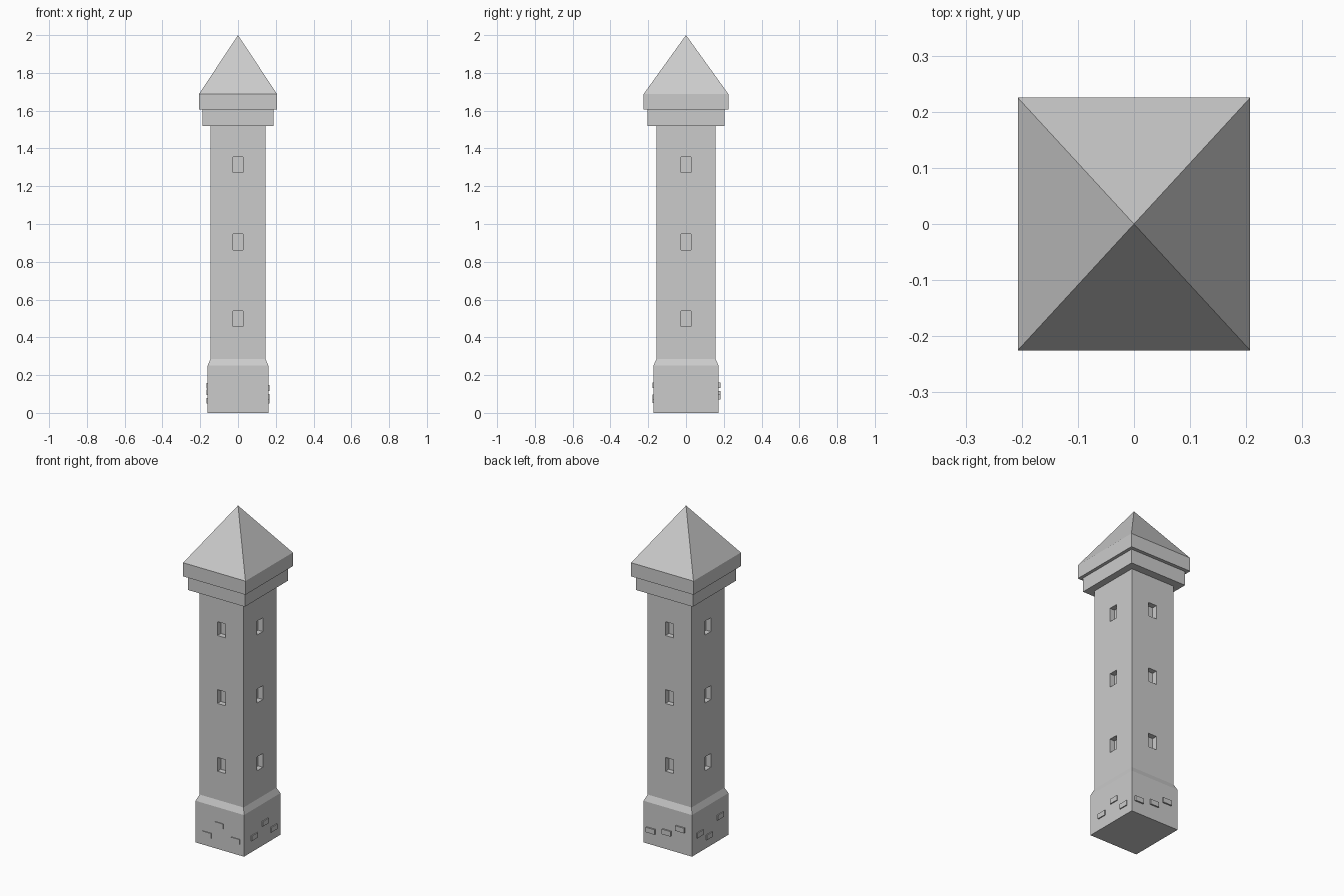
import bpy, bmesh

if "Cube" in bpy.data.objects:
    bpy.data.objects.remove(bpy.data.objects["Cube"])


def finish(name, bm):
    bmesh.ops.recalc_face_normals(bm, faces=bm.faces[:])
    mesh = bpy.data.meshes.new(name)
    bm.to_mesh(mesh)
    bm.free()
    obj = bpy.data.objects.new(name, mesh)
    bpy.context.collection.objects.link(obj)
    return obj


def stacked(name, levels, apex=None):
    """Closed solid through rectangular sections (half_x, half_y, z)."""
    bm = bmesh.new()
    rings = [[bm.verts.new((sx * hx, sy * hy, z))
              for sx, sy in ((-1, -1), (1, -1), (1, 1), (-1, 1))]
             for hx, hy, z in levels]
    bm.faces.new(rings[0][::-1])
    for a, b in zip(rings, rings[1:]):
        for i in range(4):
            j = (i + 1) % 4
            bm.faces.new((a[i], a[j], b[j], b[i]))
    if apex is None:
        bm.faces.new(rings[-1])
    else:
        tip = bm.verts.new((0, 0, apex))
        for i in range(4):
            bm.faces.new((rings[-1][i], rings[-1][(i + 1) % 4], tip))
    return finish(name, bm)


def add_box(bm, centre, size):
    verts = bmesh.ops.create_cube(bm, size=1)["verts"]
    bmesh.ops.scale(bm, vec=size, verts=verts)
    bmesh.ops.translate(bm, vec=centre, verts=verts)


def wall_box(bm, side, half, u, z, width, height, depth):
    """Box centred on a wall plane, reaching depth to either side of it."""
    axis, sign = side
    if axis == "x":
        add_box(bm, (sign * half[0], u, z), (2 * depth, width, height))
    else:
        add_box(bm, (u, sign * half[1], z), (width, 2 * depth, height))


SHAFT = (0.146, 0.156)
BASE = (0.161, 0.173)
FRONT, BACK, RIGHT, LEFT = ("y", -1), ("y", 1), ("x", 1), ("x", -1)

# Main masses
stacked("plinth", [(*BASE, 0), (*BASE, 0.25), (*SHAFT, 0.285)])
shaft = stacked("shaft", [(*SHAFT, 0.285), (*SHAFT, 1.52)])
stacked("cornice", [(0.188, 0.204, 1.52), (0.188, 0.204, 1.605)])
stacked("roof", [(0.207, 0.225, 1.605), (0.207, 0.225, 1.687)], apex=2.0)

# Recessed windows, three on each wall
bm = bmesh.new()
for side in (FRONT, BACK, RIGHT, LEFT):
    for z in (0.498, 0.905, 1.313):
        wall_box(bm, side, SHAFT, 0, z, 0.055, 0.083, 0.032)
cutter = finish("window_cutter", bm)
cut = shaft.modifiers.new("windows", "BOOLEAN")
cut.operation = "DIFFERENCE"
cut.solver = "EXACT"
cut.object = cutter
bpy.context.view_layer.objects.active = shaft
bpy.ops.object.modifier_apply(modifier=cut.name)
bpy.data.objects.remove(cutter)

# Raised stones scattered on the plinth: (position along wall, height)
stones = (
    ("front_stones", FRONT, 0.005, ((-0.085, 0.068), (-0.003, 0.146), (0.107, 0.082))),
    ("back_stones", BACK, 0.009, ((0.111, 0.085), (0.005, 0.102), (-0.085, 0.146))),
    ("right_stones", RIGHT, 0.006, ((-0.077, 0.085), (0.026, 0.132), (0.106, 0.066))),
    ("left_stones", LEFT, 0.006, ((0.101, 0.11), (0.012, 0.065), (-0.092, 0.144))),
)
for name, side, depth, spots in stones:
    bm = bmesh.new()
    for u, z in spots:
        wall_box(bm, side, BASE, u, z, 0.058, 0.03, depth)
    finish(name, bm)
